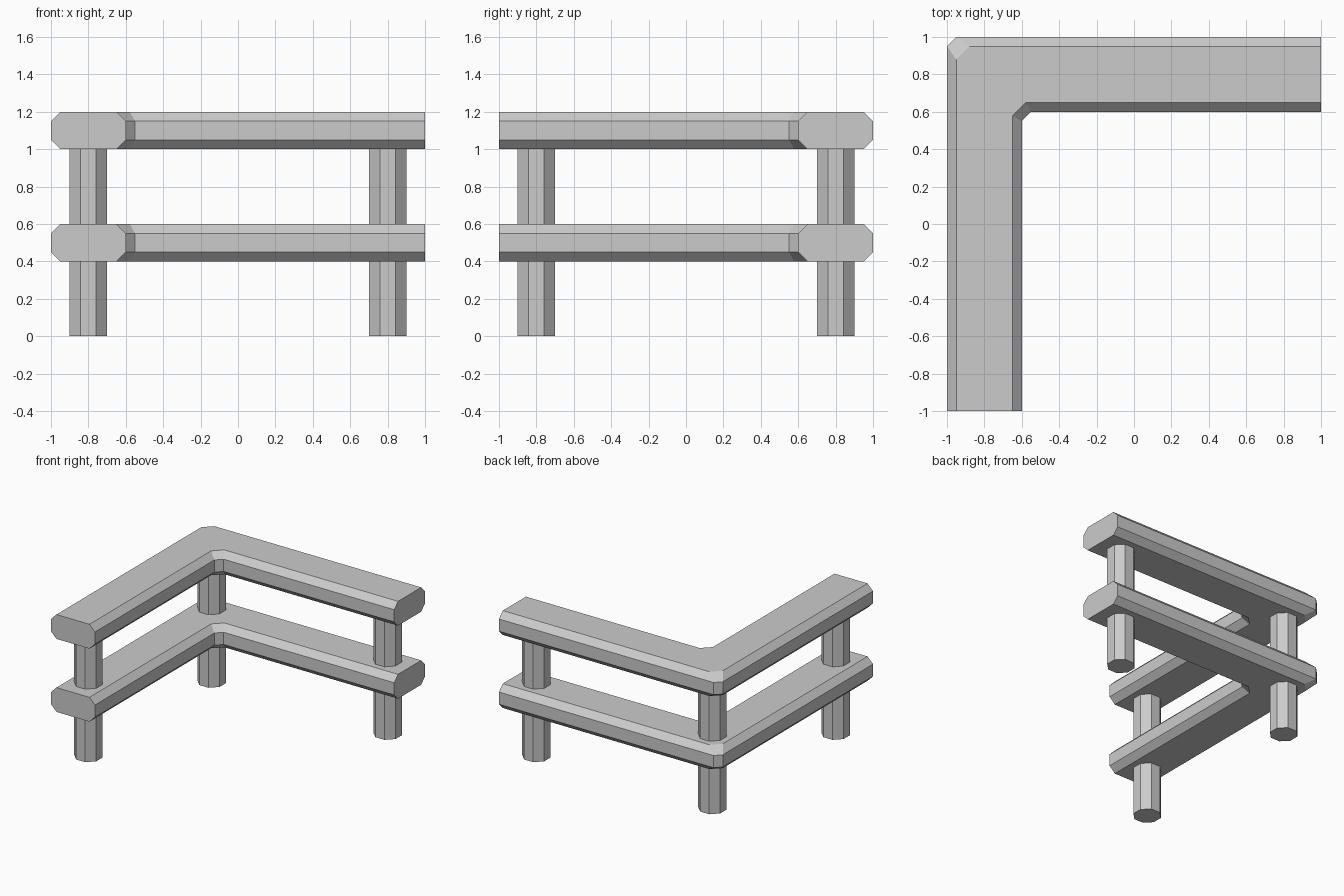
import bpy, bmesh, math
from mathutils import Matrix

if "Cube" in bpy.data.objects:
    bpy.data.objects.remove(bpy.data.objects["Cube"])

# Rail cross-section: (sideways offset, height, cut-back at the L corner)
W, H, C = 0.2, 0.1, 0.05
K = C * math.sqrt(2)
SECTION = [(-W, H - C, C), (-W + C, H, K), (W - C, H, K), (W, H - C, C),
           (W, C - H, C), (W - C, -H, K), (C - W, -H, K), (-W, C - H, C)]


def finish(bm, name):
    bmesh.ops.recalc_face_normals(bm, faces=bm.faces)
    mesh = bpy.data.meshes.new(name)
    bm.to_mesh(mesh)
    bm.free()
    bpy.context.collection.objects.link(bpy.data.objects.new(name, mesh))


def rail(name, z):
    # Sweep the section along the L, with a bevelled corner between two rings
    bm = bmesh.new()
    stations = [lambda o, c: (-0.8 + o, -1),
                lambda o, c: (-0.8 + o, 0.8 - o - c),
                lambda o, c: (-0.8 + o + c, 0.8 - o),
                lambda o, c: (1, 0.8 - o)]
    rings = [[bm.verts.new((*f(o, c), z + h)) for o, h, c in SECTION]
             for f in stations]
    n = len(SECTION)
    for a, b in zip(rings, rings[1:]):
        for i in range(n):
            j = (i + 1) % n
            bm.faces.new((a[i], a[j], b[j], b[i]))
    bm.faces.new(rings[0])
    bm.faces.new(rings[-1])
    finish(bm, name)


def post(name, x, y, height=1.1):
    # Eight-sided post with flats facing the axes, set into the top rail
    bm = bmesh.new()
    r = 0.1 / math.cos(math.pi / 8)
    m = Matrix.Translation((x, y, height / 2)) @ Matrix.Rotation(math.pi / 8, 4, 'Z')
    bmesh.ops.create_cone(bm, cap_ends=True, segments=8, radius1=r, radius2=r,
                          depth=height, matrix=m)
    finish(bm, name)


# Rails
rail("upper_rail", 1.1)
rail("lower_rail", 0.5)

# Posts
for name, x, y in (("corner_post", -0.8, 0.8), ("front_post", -0.8, -0.8),
                   ("right_post", 0.8, 0.8)):
    post(name, x, y)
